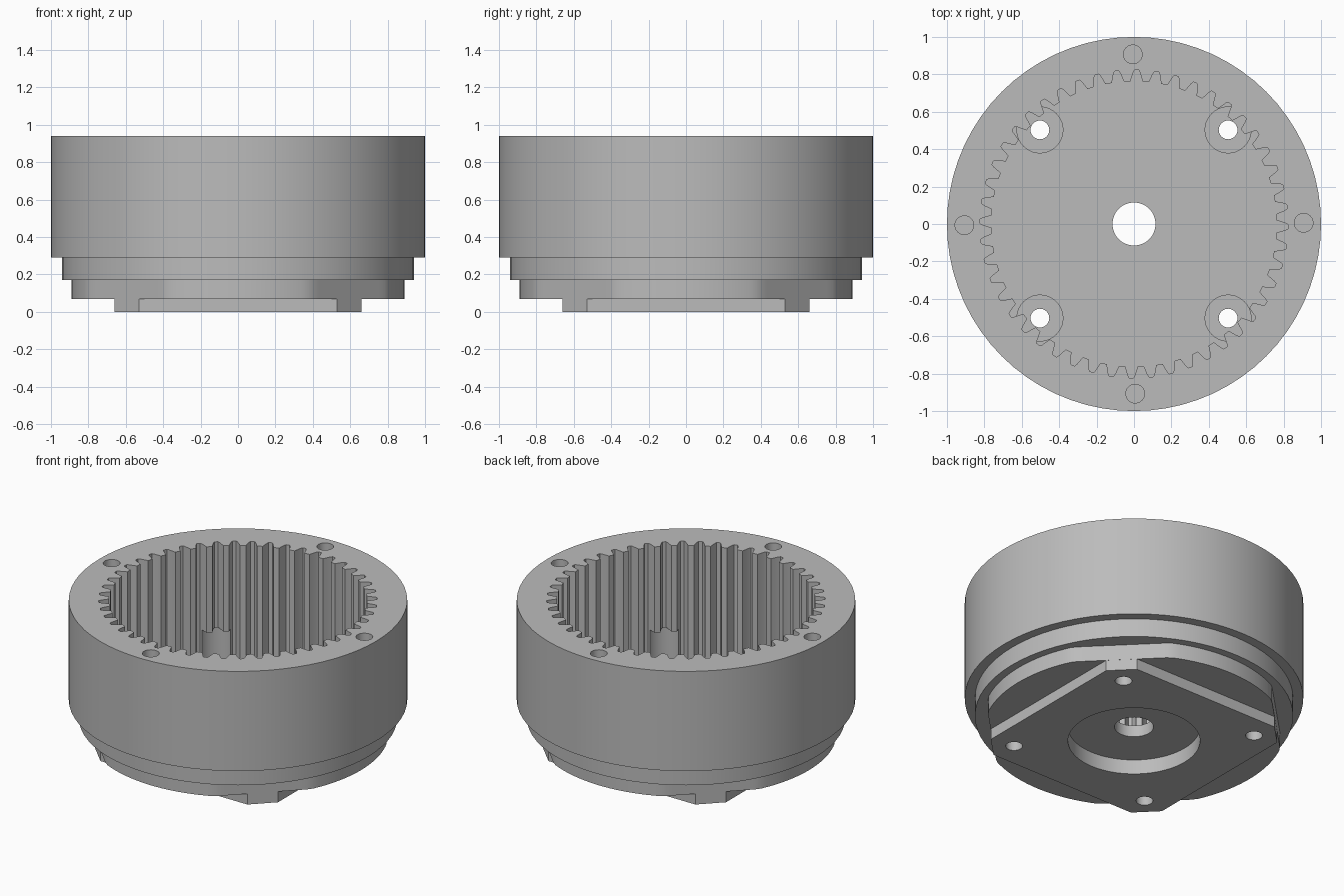
import bpy, bmesh, math
from math import pi, cos, sin, radians

if "Cube" in bpy.data.objects:
    bpy.data.objects.remove(bpy.data.objects["Cube"], do_unlink=True)

grey = bpy.data.materials.new("machined grey")
grey.use_nodes = True
colour = (0.5, 0.5, 0.5, 1)
grey.diffuse_color = colour
grey.node_tree.nodes["Principled BSDF"].inputs["Base Color"].default_value = colour


def prism(name, outline, z0, z1):
    """Extrude a counter-clockwise outline from z0 to z1."""
    bm = bmesh.new()
    low = [bm.verts.new((x, y, z0)) for x, y in outline]
    high = [bm.verts.new((x, y, z1)) for x, y in outline]
    bm.faces.new(low[::-1])
    bm.faces.new(high)
    n = len(outline)
    for i in range(n):
        j = (i + 1) % n
        bm.faces.new((low[i], low[j], high[j], high[i]))
    mesh = bpy.data.meshes.new(name)
    bm.to_mesh(mesh)
    bm.free()
    mesh.materials.append(grey)
    obj = bpy.data.objects.new(name, mesh)
    bpy.context.collection.objects.link(obj)
    return obj


def circle(r, n=72, cx=0, cy=0):
    return [(cx + r * cos(2 * pi * i / n), cy + r * sin(2 * pi * i / n)) for i in range(n)]


def combine(body, other, operation):
    """Apply a boolean to the body and discard the other solid."""
    mod = body.modifiers.new("shape", "BOOLEAN")
    mod.operation = operation
    mod.solver = "EXACT"
    mod.object = other
    bpy.ops.object.select_all(action="DESELECT")
    bpy.context.view_layer.objects.active = body
    body.select_set(True)
    bpy.ops.object.modifier_apply(modifier=mod.name)
    bpy.data.objects.remove(other, do_unlink=True)


def flatted_disc(r, flat, n=144):
    """Circle trimmed by four flats on the diagonals."""
    points = []
    for i in range(n):
        a = 2 * pi * i / n
        off = a % (pi / 2) - pi / 4
        d = min(r, flat / cos(off))
        points.append((d * cos(a), d * sin(a)))
    return points


def ring_teeth(count, tip, root, phase):
    """Outline of the toothed bore."""
    points = []
    step = 2 * pi / count
    for i in range(count):
        for t, r in ((-0.33, tip), (-0.17, root - 0.012), (-0.1, root),
                     (0.1, root), (0.17, root - 0.012), (0.33, tip)):
            a = phase + (i + t) * step
            points.append((r * cos(a), r * sin(a)))
    return points


# Stepped outer body
housing = prism("ring_gear_housing", circle(1.0), 0.29, 0.94)
combine(housing, prism("shoulder", circle(0.94), 0.17, 0.4), "UNION")
combine(housing, prism("base_disc", flatted_disc(0.89, 0.842), 0.07, 0.25), "UNION")

# Square mounting foot with clipped corners
s, c = 0.66, 0.53
foot = [(s, -c), (s, c), (c, s), (-c, s), (-s, c), (-s, -c), (-c, -s), (c, -s)]
combine(housing, prism("mounting_foot", foot, 0, 0.12), "UNION")

# Toothed bore, bottom recess and shaft hole
combine(housing, prism("bore", ring_teeth(48, 0.763, 0.823, radians(89)), 0.17, 1.1), "DIFFERENCE")
combine(housing, prism("recess", circle(0.39), -0.1, 0.095), "DIFFERENCE")
combine(housing, prism("shaft_hole", circle(0.115, 48), -0.1, 0.3), "DIFFERENCE")

# Screw holes with counterbores that bite into the teeth
for sx in (-1, 1):
    for sy in (-1, 1):
        x, y = sx * 0.503, sy * 0.503
        combine(housing, prism("counterbore", circle(0.123, 40, x, y), 0.11, 0.38), "DIFFERENCE")
        combine(housing, prism("screw_hole", circle(0.05, 32, x, y), -0.1, 0.2), "DIFFERENCE")

# Blind holes in the top rim
for k in range(4):
    a = k * pi / 2 + radians(0.4)
    x, y = 0.907 * cos(a), 0.907 * sin(a)
    combine(housing, prism("rim_hole", circle(0.05, 32, x, y), 0.7, 1.1), "DIFFERENCE")

bpy.ops.object.select_all(action="DESELECT")
housing.select_set(True)
bpy.context.view_layer.objects.active = housing
bpy.ops.object.shade_smooth_by_angle(angle=radians(20))
